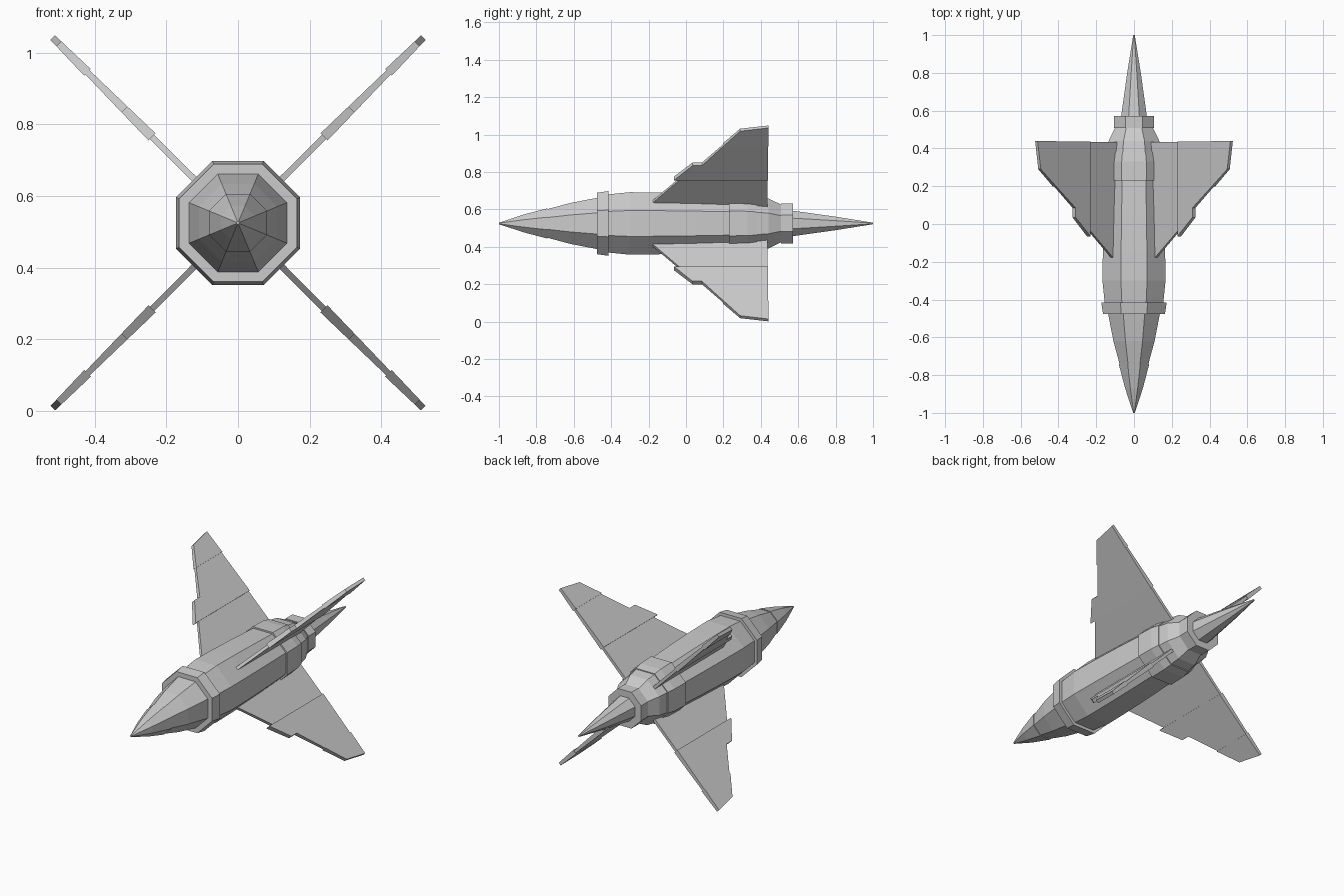
import bpy, bmesh
from math import cos, sin, pi, sqrt, radians
from mathutils import Matrix, Vector

if "Cube" in bpy.data.objects:
    bpy.data.objects.remove(bpy.data.objects["Cube"])

AXIS_Z = 0.525


def finish(name, bm):
    bmesh.ops.recalc_face_normals(bm, faces=bm.faces)
    mesh = bpy.data.meshes.new(name)
    bm.to_mesh(mesh)
    bm.free()
    ob = bpy.data.objects.new(name, mesh)
    bpy.context.collection.objects.link(ob)
    return ob


def hull(name, profile):
    """Octagonal body along y from (y, half width across flats) stations."""
    bm = bmesh.new()
    rings = []
    for y, a in profile:
        r = a / cos(pi / 8)
        rings.append([bm.verts.new((r * cos(pi / 8 + k * pi / 4), y,
                                    AXIS_Z + r * sin(pi / 8 + k * pi / 4)))
                      for k in range(8)])
    for lo, hi in zip(rings, rings[1:]):
        for k in range(8):
            j = (k + 1) % 8
            bm.faces.new((lo[k], lo[j], hi[j], hi[k]))
    bm.faces.new(rings[0])
    bm.faces.new(rings[-1])
    return finish(name, bm)


def panel(name, outline, s_range, t_range, angle):
    """Tapered wing plate; outline is (x offset seen from above, y)."""
    bm = bmesh.new()
    sides = []
    for sign in (1, -1):
        side = []
        for x, y in outline:
            f = (x - s_range[0]) / (s_range[1] - s_range[0])
            t = t_range[0] + f * (t_range[1] - t_range[0])
            side.append(bm.verts.new((x * sqrt(2), y, sign * t / 2)))
        sides.append(side)
    up, dn = sides
    bm.faces.new(up)
    bm.faces.new(dn[::-1])
    n = len(outline)
    for i in range(n):
        j = (i + 1) % n
        bm.faces.new((up[i], dn[i], dn[j], up[j]))
    bm.transform(Matrix.Translation(Vector((0, 0, AXIS_Z)))
                 @ Matrix.Rotation(angle, 4, 'Y'))
    return finish(name, bm)


# Fuselage sections, front to back
hull("nose_cone", [(-1.0, 0.004), (-0.87, 0.047), (-0.74, 0.081)])
hull("forward_fuselage", [(-0.75, 0.074), (-0.62, 0.109), (-0.47, 0.138)])
hull("front_collar", [(-0.477, 0.164), (-0.415, 0.173)])
hull("main_fuselage", [(-0.43, 0.154), (-0.30, 0.167), (-0.15, 0.165),
                       (0.05, 0.159), (0.23, 0.151), (0.38, 0.143),
                       (0.44, 0.134), (0.52, 0.095)])
hull("rear_band", [(0.23, 0.160), (0.33, 0.157), (0.38, 0.148)])
hull("tail_collar", [(0.507, 0.107), (0.572, 0.107)])
hull("tail_spike", [(0.55, 0.071), (0.80, 0.036), (1.0, 0.004)])

# Wing panels: outline, span range, thickness range
PANELS = {
    "wing_root": ([(0.08, -0.222), (0.115, -0.18), (0.27, 0.003),
                   (0.27, 0.435), (0.08, 0.435)], (0.08, 0.27), (0.018, 0.016)),
    "wing_middle": ([(0.24, -0.065), (0.317, 0.035), (0.317, 0.085),
                     (0.43, 0.213), (0.43, 0.438), (0.24, 0.438)],
                    (0.24, 0.43), (0.028, 0.016)),
    "wing_tip": ([(0.42, 0.198), (0.50, 0.29), (0.517, 0.44), (0.42, 0.44)],
                 (0.42, 0.517), (0.026, 0.018)),
}
for i, pos in enumerate(("lower_right", "lower_left", "upper_left", "upper_right")):
    for part, (outline, s, t) in PANELS.items():
        panel(f"{pos}_{part}", outline, s, t, radians(45 + 90 * i))
